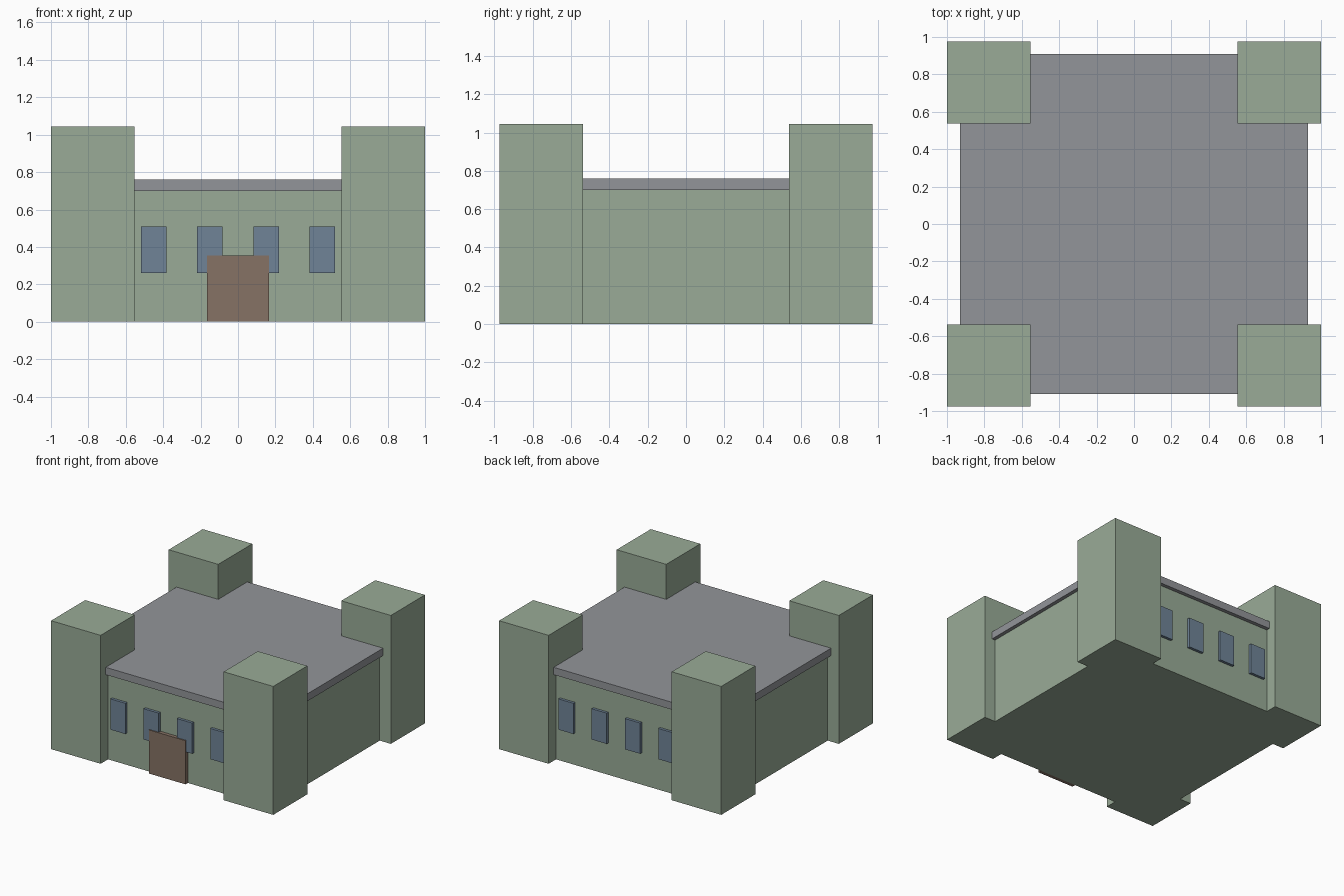
import bpy

default = bpy.data.objects.get("Cube")
if default:
    bpy.data.objects.remove(default, do_unlink=True)


def material(name, rgb):
    mat = bpy.data.materials.new(name)
    mat.use_nodes = True
    mat.diffuse_color = (*rgb, 1)
    mat.node_tree.nodes["Principled BSDF"].inputs["Base Color"].default_value = (*rgb, 1)
    return mat


def box(name, low, high, mat):
    """Axis-aligned box between two corners."""
    bpy.ops.mesh.primitive_cube_add(size=1)
    obj = bpy.context.object
    obj.name = name
    for v in obj.data.vertices:
        v.co = [lo if c < 0 else hi for c, lo, hi in zip(v.co, low, high)]
    obj.data.materials.append(mat)
    return obj


green = material("sage green wall", (0.32, 0.41, 0.31))
grey = material("grey roof", (0.29, 0.30, 0.32))
blue = material("blue window", (0.16, 0.23, 0.31))
brown = material("brown door", (0.24, 0.17, 0.13))

WALL_X, WALL_Y = 0.90, 0.88

# Main hall and overhanging flat roof
box("main_hall", (-WALL_X, -WALL_Y, 0), (WALL_X, WALL_Y, 0.70), green)
box("roof_slab", (-0.93, -0.91, 0.70), (0.93, 0.91, 0.76), grey)

# Four corner towers
for side_x, x in (("right", -0.777), ("left", 0.777)):
    for side_y, y in (("front", -0.756), ("back", 0.756)):
        box(f"{side_y}_{side_x}_tower", (x - 0.223, y - 0.219, 0),
            (x + 0.223, y + 0.219, 1.045), green)

# Rows of windows on the front and back walls
for side, y in (("front", -WALL_Y), ("back", WALL_Y)):
    for i in range(4):
        x = -0.45 + 0.30 * i
        box(f"{side}_window_{i + 1}", (x - 0.068, y - 0.022, 0.26),
            (x + 0.068, y + 0.022, 0.51), blue)

# Front door
box("front_door", (-0.165, -WALL_Y - 0.03, 0), (0.165, -WALL_Y + 0.02, 0.355), brown)
